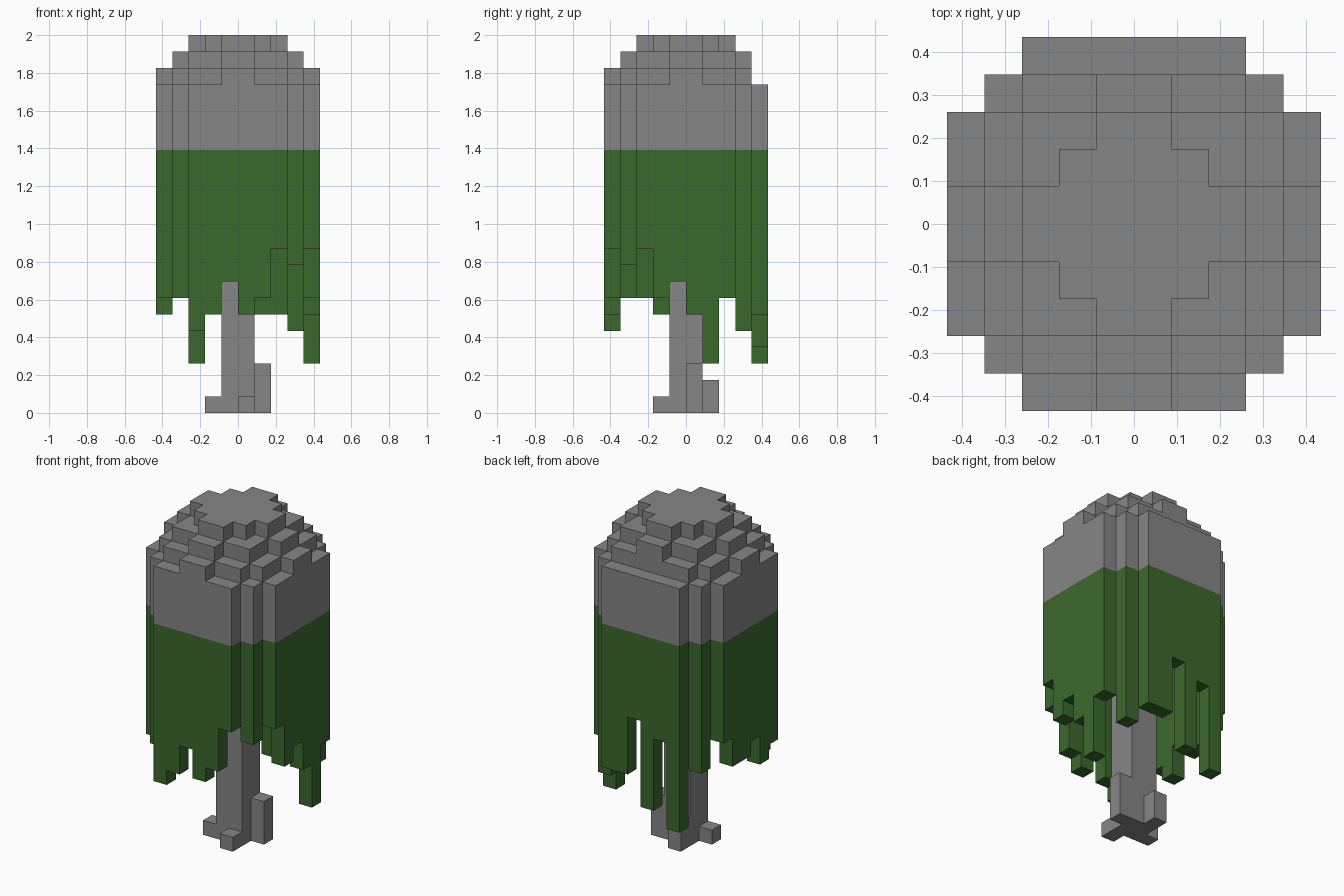
import bpy
import bmesh
from mathutils import Vector

U = 2 / 23  # edge of one block

cube = bpy.data.objects.get("Cube")
if cube:
    bpy.data.objects.remove(cube, do_unlink=True)


def material(name, rgb):
    mat = bpy.data.materials.new(name)
    mat.use_nodes = True
    color = (*rgb, 1)
    mat.diffuse_color = color
    mat.node_tree.nodes["Principled BSDF"].inputs["Base Color"].default_value = color
    return mat


grey = material("stone grey", (0.238, 0.238, 0.238))
green = material("leaf green", (0.044, 0.14, 0.026))


def box(x0, x1, y0, y1, z0, z1):
    """Block cells filling a cuboid."""
    return {(x, y, z) for x in range(x0, x1) for y in range(y0, y1) for z in range(z0, z1)}


def build(name, cells, mat):
    """Skin a set of block cells, then merge the coplanar faces."""
    bm = bmesh.new()
    for cell in cells:
        for axis in range(3):
            for side in (0, 1):
                near = list(cell)
                near[axis] += 2 * side - 1
                if tuple(near) in cells:
                    continue
                corners = []
                for a, b in ((0, 0), (1, 0), (1, 1), (0, 1)):
                    p = Vector(cell)
                    p[axis] += side
                    p[(axis + 1) % 3] += a
                    p[(axis + 2) % 3] += b
                    corners.append(bm.verts.new(p * U))
                bm.faces.new(corners if side else corners[::-1])
    bmesh.ops.remove_doubles(bm, verts=bm.verts[:], dist=U / 100)
    bmesh.ops.dissolve_limit(bm, angle_limit=0.01, verts=bm.verts[:], edges=bm.edges[:])
    bmesh.ops.triangulate(bm, faces=[f for f in bm.faces if len(f.verts) > 4])
    mesh = bpy.data.meshes.new(name)
    bm.to_mesh(mesh)
    bm.free()
    mesh.materials.append(mat)
    obj = bpy.data.objects.new(name, mesh)
    bpy.context.collection.objects.link(obj)


# Lower end of every hanging strand, keyed by its column
strands = {}
for i, (front, back, right, left) in enumerate(zip(
        (5, 6, 8, 6, 7, 10), (3, 9, 4, 10, 6, 6),
        (10, 7, 8, 6, 3, 7), (7, 6, 8, 7, 7, 9))):
    k = i - 3
    strands[k, -5] = front
    strands[k, 4] = back
    strands[4, k] = right
    strands[-5, k] = left
strands.update({(3, -4): 9, (-4, -4): 7, (3, 3): 5, (-4, 3): 7})

foliage = set()
crown = set()
for (x, y), low in strands.items():
    foliage |= box(x, x + 1, y, y + 1, low, 16)
    crown |= box(x, x + 1, y, y + 1, 16, 20)
build("hanging_foliage", foliage, green)


# Stepped dome: each layer is a union of crossing slabs
def layer(z, *halves):
    return {c for a, b in halves for c in box(-a, a, -b, b, z, z + 1)}


crown |= layer(19, (5, 3), (4, 4), (3, 5))
crown |= layer(20, (4, 3), (3, 4), (5, 1)) | box(-1, 1, -5, 4, 20, 21)
crown |= layer(21, (3, 3), (4, 1), (1, 4))
crown |= layer(22, (3, 1), (2, 2), (1, 3))
build("crown", crown, grey)

# Trunk with four roots
trunk = box(-1, 1, -1, 1, 0, 19)
trunk |= box(-2, -1, -1, 0, 0, 1) | box(0, 1, -2, -1, 0, 1)
trunk |= box(1, 2, 0, 1, 0, 3) | box(-1, 0, 1, 2, 0, 2)
build("trunk", trunk, grey)
